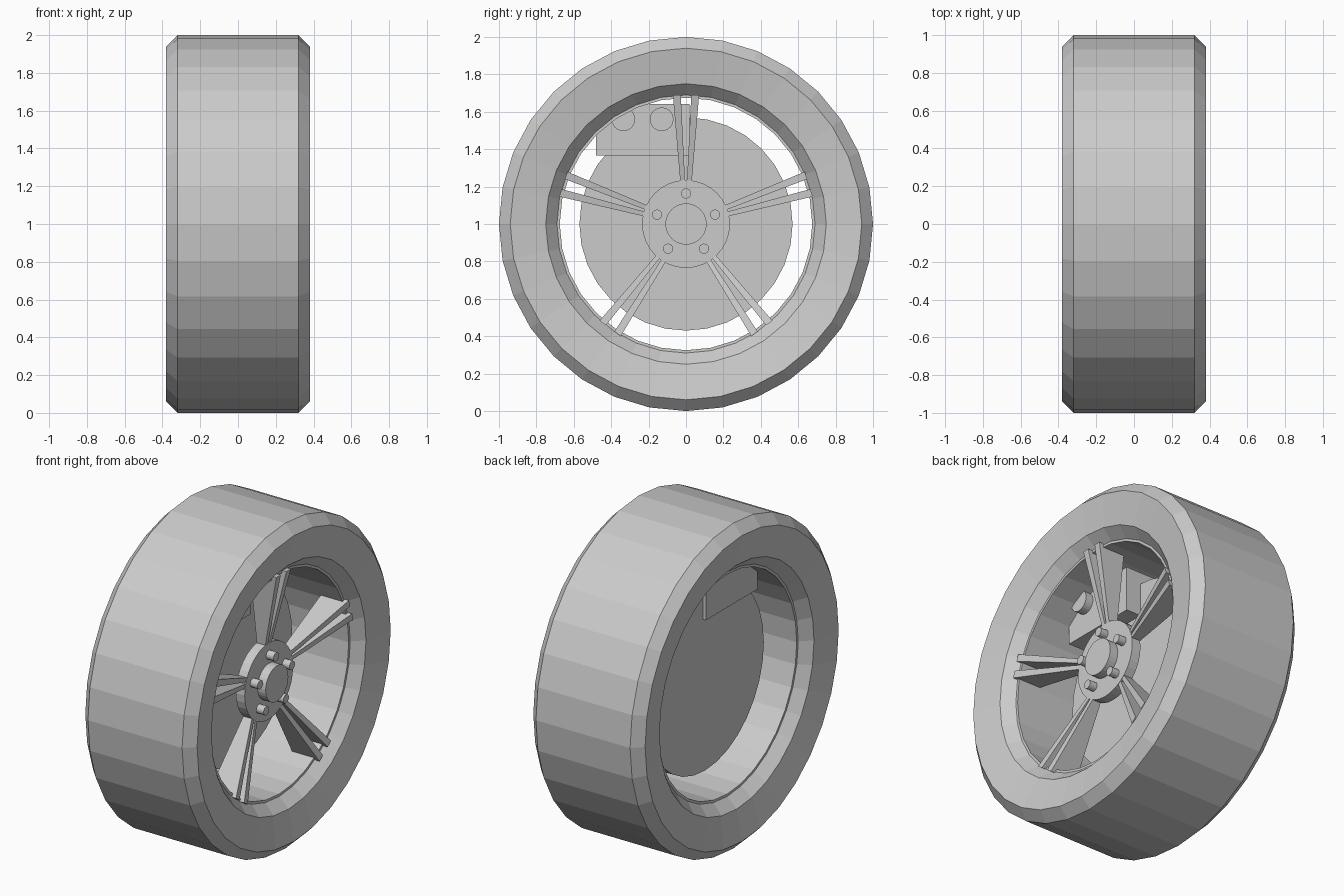
import bpy, bmesh
from math import sin, cos, pi, radians
from mathutils import Matrix, Vector

if "Cube" in bpy.data.objects:
    bpy.data.objects.remove(bpy.data.objects["Cube"], do_unlink=True)

grey = bpy.data.materials.new("plain_grey")
grey.use_nodes = True
grey.diffuse_color = (0.6, 0.6, 0.6, 1)
grey.node_tree.nodes["Principled BSDF"].inputs["Base Color"].default_value = (0.6, 0.6, 0.6, 1)
AXLE = 1.0  # height of the axle


def finish(name, bm):
    bmesh.ops.recalc_face_normals(bm, faces=bm.faces)
    me = bpy.data.meshes.new(name)
    bm.to_mesh(me)
    bm.free()
    me.materials.append(grey)
    ob = bpy.data.objects.new(name, me)
    bpy.context.collection.objects.link(ob)
    return ob


def lathe(name, profile, sides=32):
    """Closed ring: (x, radius) profile swept round the axle."""
    bm = bmesh.new()
    rings = []
    for i in range(sides):
        a = 2 * pi * i / sides
        rings.append([bm.verts.new((x, r * sin(a), AXLE + r * cos(a))) for x, r in profile])
    n = len(profile)
    for i in range(sides):
        p, q = rings[i], rings[(i + 1) % sides]
        for j in range(n):
            k = (j + 1) % n
            bm.faces.new((p[j], p[k], q[k], q[j]))
    return finish(name, bm)


def drum(name, x0, x1, r, y=0, z=AXLE, sides=32):
    """Cylinder along x from x0 to x1."""
    bm = bmesh.new()
    m = Matrix.Translation(((x0 + x1) / 2, y, z)) @ Matrix.Rotation(pi / 2, 4, 'Y')
    bmesh.ops.create_cone(bm, cap_ends=True, segments=sides, radius1=r, radius2=r,
                          depth=x1 - x0, matrix=m)
    return finish(name, bm)


def spoke_bar(name, side, angle):
    """Bar that widens and deepens from the hub to the rim."""
    bm = bmesh.new()
    turn = Matrix.Rotation(angle, 3, 'X')
    ends = []
    for r, y0, y1, x0, x1 in ((0.22, 0.005, 0.03, 0.15, 0.205), (0.69, 0.028, 0.07, 0.13, 0.31)):
        ends.append([bm.verts.new(turn @ Vector((x, side * y, r)) + Vector((0, 0, AXLE)))
                     for x, y in ((x0, y0), (x1, y0), (x1, y1), (x0, y1))])
    a, b = ends
    bm.faces.new(a)
    bm.faces.new(b)
    for i in range(4):
        j = (i + 1) % 4
        bm.faces.new((a[i], a[j], b[j], b[i]))
    return finish(name, bm)


# Tyre with chamfered shoulders, dished walls and a stepped bore
half = [(0.32, 1.0), (0.38, 0.94), (0.345, 0.75), (0.28, 0.69), (0.28, 0.675)]
lathe("tyre", half + [(-x, r) for x, r in reversed(half)])

# Brake disc and caliper with two pistons
drum("brake_disc", -0.13, -0.03, 0.57)
bm = bmesh.new()
bmesh.ops.create_cube(bm, size=1, matrix=Matrix.Translation((-0.04, -0.23, 1.503))
                      @ Matrix.Diagonal((0.22, 0.5, 0.275, 1)))
finish("caliper", bm)
for i, y in enumerate((-0.335, -0.13)):
    drum(f"caliper_piston_{i + 1}", 0.0, 0.12, 0.063, y, 1.56, 24)

# Hub, cap, and five wheel bolts and paired spokes
drum("hub", 0.15, 0.21, 0.235)
drum("hub_cap", 0.2, 0.265, 0.11)
for i in range(5):
    a = radians(72 * i)
    drum(f"wheel_bolt_{i + 1}", 0.2, 0.26, 0.027, 0.163 * sin(a), AXLE + 0.163 * cos(a), 16)
    for side in (-1, 1):
        spoke_bar(f"spoke_{i + 1}_{'left' if side > 0 else 'right'}", side, a)
